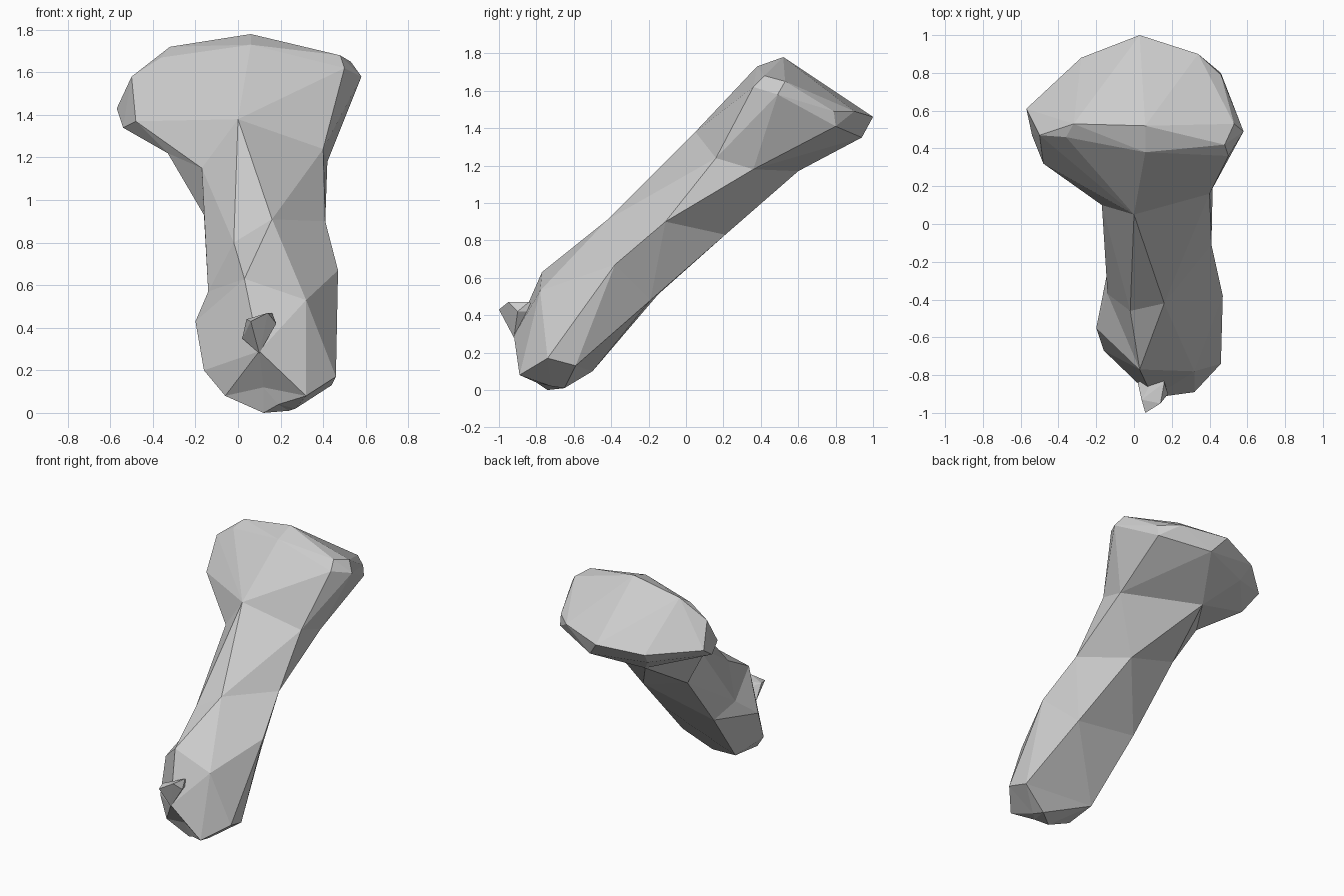
import bpy, bmesh

if "Cube" in bpy.data.objects:
    bpy.data.objects.remove(bpy.data.objects["Cube"])

grey = bpy.data.materials.new("stone_grey")
grey.diffuse_color = (0.6, 0.6, 0.6, 1)
grey.use_nodes = True
grey.node_tree.nodes["Principled BSDF"].inputs["Base Color"].default_value = grey.diffuse_color


def finish(bm, name):
    """Clean the mesh and place it in the scene with flat faces."""
    bmesh.ops.remove_doubles(bm, verts=bm.verts, dist=0.001)
    bmesh.ops.triangulate(bm, faces=bm.faces)
    bmesh.ops.recalc_face_normals(bm, faces=bm.faces)
    mesh = bpy.data.meshes.new(name)
    bm.to_mesh(mesh)
    bm.free()
    mesh.materials.append(grey)
    bpy.context.collection.objects.link(bpy.data.objects.new(name, mesh))


def hull(bm, verts, open_ring=()):
    """Wrap points in a convex skin, left open across one ring."""
    out = bmesh.ops.convex_hull(bm, input=verts)
    ring = set(open_ring)
    caps = [f for f in out["geom"] if isinstance(f, bmesh.types.BMFace)
            and all(v in ring for v in f.verts)]
    bmesh.ops.delete(bm, geom=caps, context="FACES_ONLY")


# Cross-sections: upper left, upper right, right, lower right, lower left, left
sole = [(.12, -.79, .12), (.19, -.80, .04), (.27, -.72, .02),
        (.24, -.65, .01), (.12, -.74, 0), (-.06, -.74, .08)]
foot = [(.10, -.92, .29), (.32, -.89, .08), (.46, -.74, .17),
        (.44, -.59, .13), (-.05, -.50, .10), (-.16, -.67, .20)]
shin = [(.03, -.77, .63), (.32, -.78, .53), (.47, -.38, .67),
        (.32, -.19, .48), (-.12, -.15, .51), (-.20, -.55, .43)]
waist = [(-.02, -.46, .80), (.16, -.42, .91), (.41, -.11, .90),
         (.20, .21, .83), (-.16, .21, .93), (-.14, -.37, .57)]
neck = [(0, .05, 1.38), (.40, .16, 1.24), (.42, .36, 1.18),
        (-.09, .60, 1.17), (-.33, .25, 1.22), (-.17, .10, 1.15)]

# Leaning shaft lofted through the cross-sections
bm = bmesh.new()
rings = [[bm.verts.new(p) for p in r] for r in (sole, foot, shin, waist, neck)]
for k, (a, b) in enumerate(zip(rings, rings[1:])):
    for i in range(6):
        j = (i + 1) % 6
        if k == 2 and i == 0:            # ridge crossing the front of the shin
            bm.faces.new((a[i], a[j], b[j]))
            bm.faces.new((a[i], b[j], b[i]))
        else:
            bm.faces.new((a[i], a[j], b[j], b[i]))
bm.faces.new(rings[0])
finish(bm, "shaft")

# Broad faceted head growing out of the neck
head = [(.06, .38, 1.73), (.06, .52, 1.78), (-.36, .46, 1.67), (-.32, .53, 1.72),
        (-.50, .47, 1.58), (-.57, .61, 1.43), (-.54, .47, 1.34), (-.48, .32, 1.37),
        (-.28, .88, 1.42), (-.25, .80, 1.33), (.03, 1.0, 1.46), (.12, .94, 1.35),
        (.34, .90, 1.49), (.46, .79, 1.49), (.46, .80, 1.41), (.58, .49, 1.58),
        (.48, .42, 1.68), (.50, .36, 1.62), (.53, .53, 1.65)]
bm = bmesh.new()
ring = [bm.verts.new(p) for p in neck]
hull(bm, ring + [bm.verts.new(p) for p in head], ring)
finish(bm, "head")

# Small knob on the front of the foot
knob = [(.06, -1.0, .43), (.14, -.95, .47), (.18, -.90, .42), (.10, -.92, .28),
        (.04, -.93, .44), (.02, -.84, .35), (.16, -.84, .47), (.14, -.76, .42)]
bm = bmesh.new()
hull(bm, [bm.verts.new(p) for p in knob])
finish(bm, "knob")
